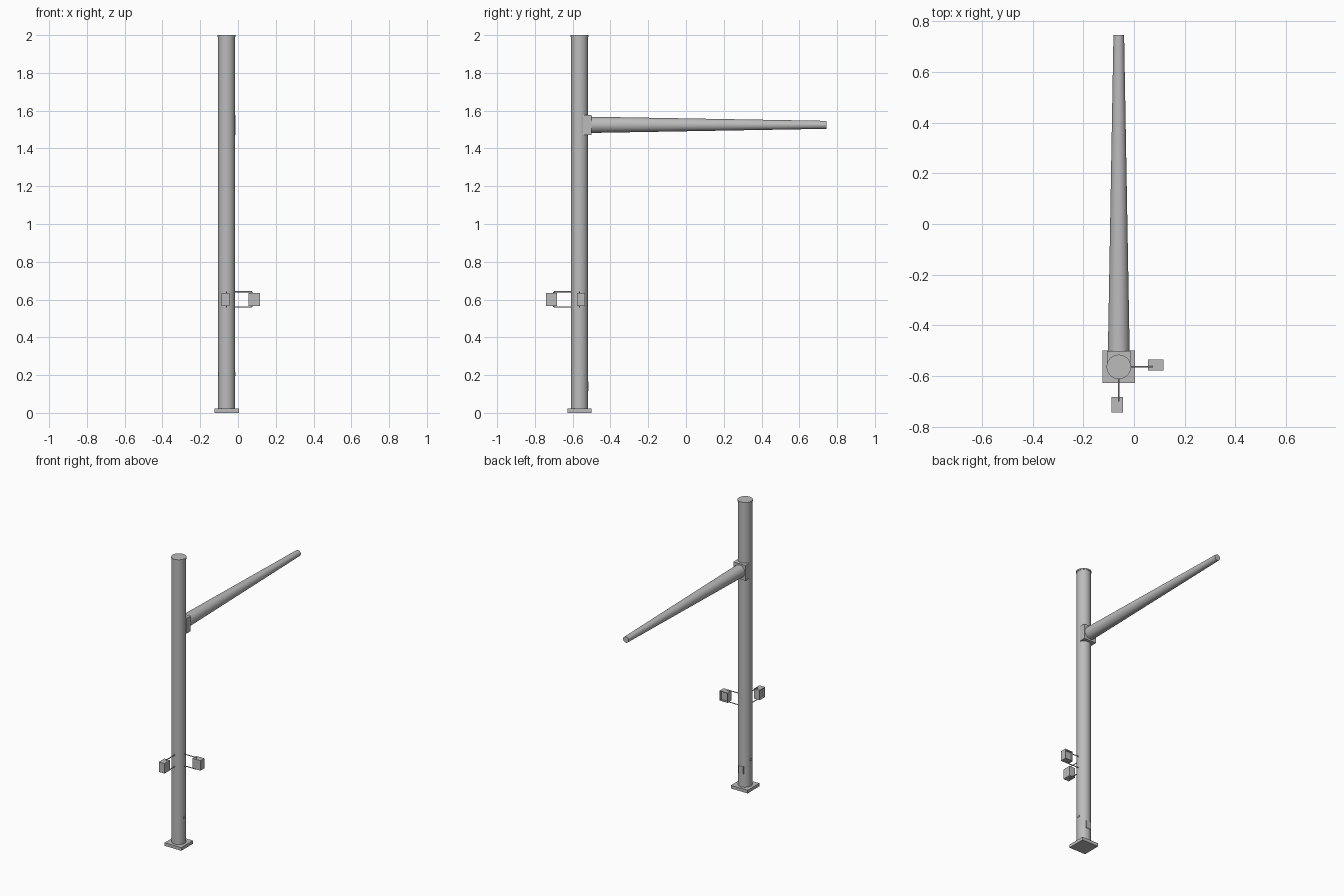
import bpy, bmesh
from mathutils import Vector

cube = bpy.data.objects.get("Cube")
if cube:
    bpy.data.objects.remove(cube, do_unlink=True)

grey = bpy.data.materials.new("galvanised grey")
grey.use_nodes = True
colour = (0.5, 0.5, 0.5, 1)
grey.diffuse_color = colour
grey.node_tree.nodes["Principled BSDF"].inputs["Base Color"].default_value = colour

PX, PY, R = -0.06, -0.563, 0.045   # pole centre and radius


def finish(name, bm, smooth=False):
    bmesh.ops.recalc_face_normals(bm, faces=bm.faces)
    mesh = bpy.data.meshes.new(name)
    bm.to_mesh(mesh)
    bm.free()
    mesh.materials.append(grey)
    obj = bpy.data.objects.new(name, mesh)
    bpy.context.collection.objects.link(obj)
    if smooth:
        bpy.ops.object.select_all(action='DESELECT')
        obj.select_set(True)
        bpy.context.view_layer.objects.active = obj
        bpy.ops.object.shade_smooth_by_angle()
    return obj


def box(name, low, high, recess=None, bevel=0):
    """Box between two corners, optionally with one recessed side."""
    low, high = Vector(low), Vector(high)
    bm = bmesh.new()
    bmesh.ops.create_cube(bm, size=1)
    for v in bm.verts:
        v.co = (low + high) / 2 + v.co * (high - low)
    bm.normal_update()
    if recess:
        side = [f for f in bm.faces if f.normal.dot(Vector(recess)) > 0.9]
        bmesh.ops.inset_region(bm, faces=side, thickness=0.007)
        bmesh.ops.inset_region(bm, faces=side, thickness=0.001, depth=-0.012)
    elif bevel:
        bmesh.ops.bevel(bm, geom=bm.edges[:], offset=bevel, segments=1, affect='EDGES')
    return finish(name, bm)


def tube(name, start, end, r1, r2, sides=32):
    """Closed round bar, tapering from start to end."""
    start, end = Vector(start), Vector(end)
    axis = end - start
    bm = bmesh.new()
    bmesh.ops.create_cone(bm, cap_ends=True, segments=sides, radius1=r1,
                          radius2=r2, depth=axis.length)
    turn = axis.to_track_quat('Z', 'Y')
    for v in bm.verts:
        v.co = turn @ v.co + (start + end) / 2
    return finish(name, bm, True)


# Upright pole with cap and base plate
box("base_plate", (PX - 0.064, PY - 0.064, 0), (PX + 0.064, PY + 0.064, 0.022))
tube("pole", (PX, PY, 0.02), (PX, PY, 1.994), R, R, 40)
tube("pole_cap", (PX, PY, 1.99), (PX, PY, 2), R + 0.003, R + 0.003, 40)

# Mast arm and its mounting bracket
box("arm_bracket", (PX - 0.047, -0.545, 1.471), (PX + 0.047, -0.5, 1.577))
tube("mast_arm", (PX, -0.51, 1.525), (PX, 0.745, 1.525), 0.043, 0.021)

# Access cover on the back and small side fittings
box("access_cover", (PX - 0.018, PY + 0.03, 0.115), (PX + 0.018, PY + 0.047, 0.165))
for side, label in ((1, "left"), (-1, "right")):
    x = PX + side * 0.04
    tube(label + "_side_fitting", (x, PY, 0.205), (x + side * 0.007, PY, 0.205),
         0.011, 0.011, 16)

# Signal heads with recessed lens sides
box("front_signal", (-0.088, -0.742, 0.567), (-0.044, -0.682, 0.636), (-1, 0, 0))
box("side_signal", (0.055, -0.577, 0.567), (0.116, -0.534, 0.636), (0, 1, 0))

# Bent rods holding each signal head above and below
heads = (("front", Vector((0, -1, 0)), 0.137), ("side", Vector((1, 0, 0)), 0.135))
for label, way, reach in heads:
    for z, inner, place in ((0.641, 0.63, "upper"), (0.56, 0.573, "lower")):
        root = Vector((PX, PY, z)) + way * (R - 0.005)
        bend = Vector((PX, PY, z)) + way * reach
        name = f"{label}_{place}_rod"
        tube(name, root, bend, 0.003, 0.003, 8)
        tube(name + "_end", bend, (bend.x, bend.y, inner), 0.003, 0.003, 8)
